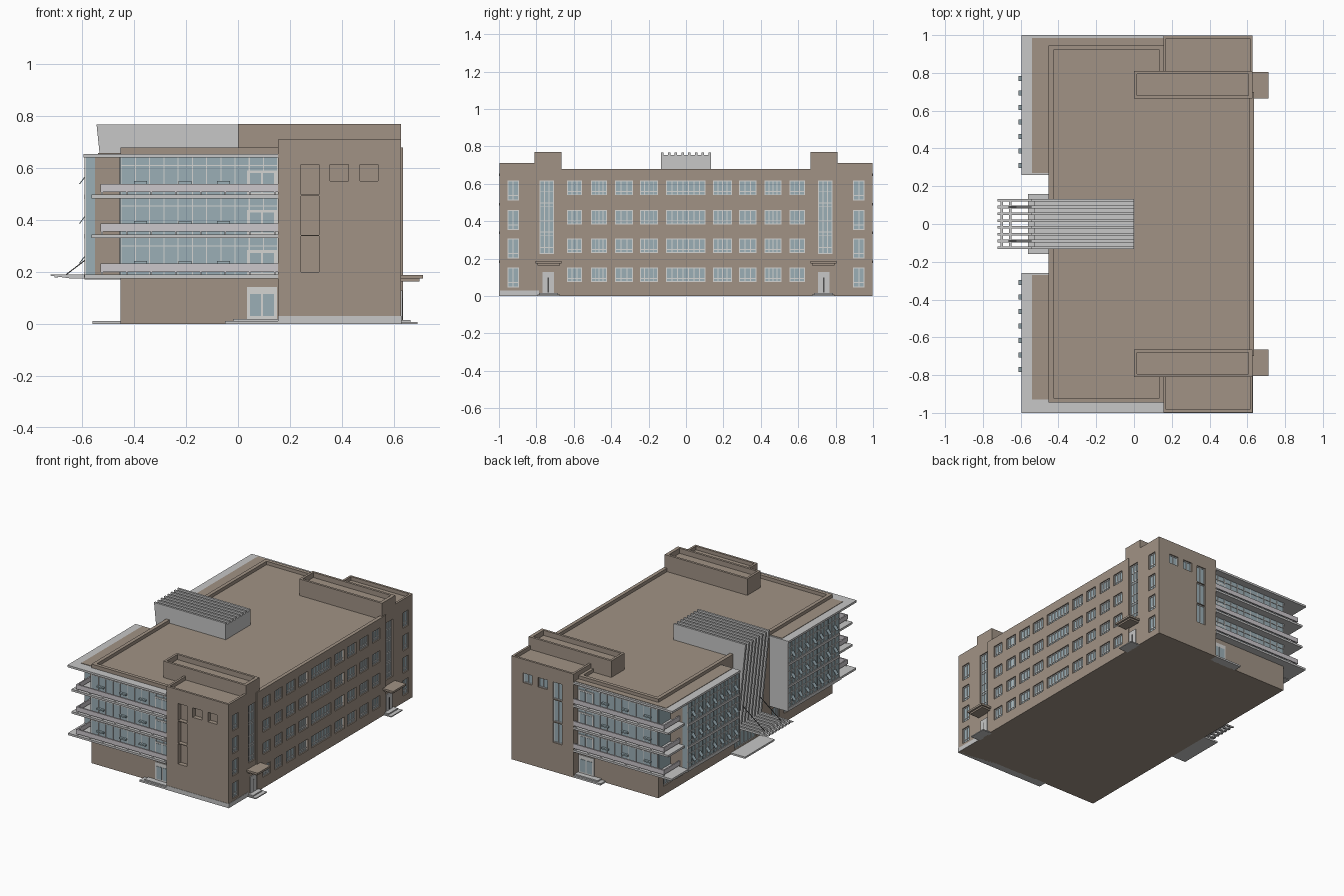
import bpy, bmesh

if "Cube" in bpy.data.objects:
    bpy.data.objects.remove(bpy.data.objects["Cube"])

COL = {"brown": (0.355, 0.29, 0.235), "light_grey": (0.57, 0.57, 0.57), "glass_blue": (0.33, 0.43, 0.47),
       "frame_white": (0.66, 0.66, 0.65), "rail_pale": (0.6, 0.57, 0.6), "dark_metal": (0.08, 0.08, 0.08)}
MATS = {}
for n, c in COL.items():
    MATS[n] = bpy.data.materials.new(n)
    MATS[n].diffuse_color = (*c, 1)
parts = {}


def prism(name, mat, pts, lo, hi, axis='z'):
    """Extrude a profile: (x,y) along z, or (x,z) along y."""
    bm = parts.setdefault(name, (mat, bmesh.new()))[1]
    place = (lambda p, h: (p[0], p[1], h)) if axis == 'z' else (lambda p, h: (p[0], h, p[1]))
    a = [bm.verts.new(place(p, lo)) for p in pts]
    b = [bm.verts.new(place(p, hi)) for p in pts]
    fs = [bm.faces.new(a), bm.faces.new(b[::-1])]
    for i in range(len(pts)):
        j = (i + 1) % len(pts)
        fs.append(bm.faces.new((a[j], a[i], b[i], b[j])))
    bmesh.ops.recalc_face_normals(bm, faces=fs)


def box(name, mat, x0, x1, y0, y1, z0, z1):
    x0, x1 = sorted((x0, x1))
    y0, y1 = sorted((y0, y1))
    prism(name, mat, [(x0, y0), (x1, y0), (x1, y1), (x0, y1)], z0, z1)


def on(face, name, mat, u0, u1, d0, d1, z0, z1):
    """Box placed on a wall: u along the wall, d outward from it."""
    ax, pos, s = face
    a, b = pos + s * d0, pos + s * d1
    if ax == 'x':
        box(name, mat, a, b, u0, u1, z0, z1)
    else:
        box(name, mat, u0, u1, a, b, z0, z1)


def mullions(face, u0, u1, d0, d1, z0, z1, n, rows=(), w=0.005):
    for i in range(n + 2):
        u = u0 + w / 2 + (u1 - u0 - w) * i / (n + 1)
        on(face, "window_frames", "frame_white", u - w / 2, u + w / 2, d0, d1, z0, z1)
    for z in (z0 + w / 2, z1 - w / 2, *rows):
        on(face, "window_frames", "frame_white", u0, u1, d0, d1, z - w / 2, z + w / 2)


def window(face, cut, u0, u1, z0, z1, n=1, rows=()):
    on(face, cut, "brown", u0, u1, -0.016, 0.02, z0, z1)
    on(face, "window_glass", "glass_blue", u0, u1, -0.02, -0.012, z0, z1)
    mullions(face, u0, u1, -0.013, -0.008, z0, z1, n, rows)


# main body with sunken roof
def plan(t):
    q = [(-.452 + t, -.945 + t), (.16 - t, -.945 + t), (.16 - t, -.70 + t), (.635 - t, -.70 + t)]
    return q + [(x, -y) for x, y in reversed(q)]
prism("main_body", "brown", plan(0), 0, .68)
prism("cut_main_body", "brown", plan(.025), .657, .75)

# long side window grid
EAST = ('x', .635, 1)
groups = [(-.636, -.556, 2), (-.508, -.422, 3), (-.38, -.283, 2), (-.246, -.15, 3), (-.107, .104, 6),
          (.145, .246, 3), (.283, .376, 2), (.419, .511, 3), (.553, .636, 2)]
for zt in (.617, .46, .307, .152):
    for u0, u1, n in groups:
        window(EAST, "cut_main_body", u0, u1, zt - .078, zt, n, (zt - .058,))

# ground floor windows and entrance under the overhang
WEST = ('x', -.452, -1)
for s in (-1, 1):
    for i in range(5):
        c = s * (.33 + i * .13)
        window(WEST, "cut_main_body", c - .04, c + .04, .06, .14, 2)
window(WEST, "cut_main_body", -.12, .12, .015, .15, 5, (.115,))
box("entrance_step", "light_grey", -.56, -.44, -.16, .16, 0, .012)

FLOORS = (.176, .331, .484)
for s in (-1, 1):
    side = "front" if s < 0 else "rear"
    blk, twr = side + "_end_block", side + "_stair_tower"
    # end block and stair tower, both with parapets
    box(blk, "brown", .155, .628, s * .69, s * .998, 0, .71)
    box("cut_" + blk, "brown", .17, .613, s * .705, s * .983, .685, .75)
    box(twr, "brown", 0, .628, s * .665, s * .81, .635, .77)
    box("cut_" + twr, "brown", .016, .605, s * .681, s * .794, .735, .8)
    # end block windows on the long side
    E2, END = ('x', .628, 1), ('y', s * .998, s)
    for zt in (.617, .46, .307, .152):
        u0, u1 = sorted((s * .893, s * .955))
        window(E2, "cut_" + blk, u0, u1, zt - .106, zt, 1, (zt - .08,))
    u0, u1 = sorted((s * .705, s * .782))
    window(E2, "cut_" + blk, u0, u1, .225, .617, 2, (.26, .325, .342, .40, .48, .497, .56))
    # side door, canopy, steps
    u0, u1 = sorted((s * .705, s * .768))
    on(E2, "side_doors", "light_grey", u0, u1, -.005, .006, .015, .128)
    um = (u0 + u1) / 2
    on(E2, "door_gaps", "dark_metal", um - .003, um + .003, .004, .008, .02, .1)
    box("door_canopies", "brown", .62, .713, s * .665, s * .805, .175, .188)
    box("door_canopies", "brown", .62, .70, s * .675, s * .795, .164, .176)
    box("side_steps", "light_grey", .62, .665, s * .685, s * .785, 0, .015)
    box("side_steps", "light_grey", .62, .692, s * .675, s * .795, 0, .007)
    # end wall openings: empty niches in front, glazed at the rear
    holes = [(.243, .312, .2, .338), (.243, .312, .343, .493), (.243, .312, .498, .615),
             (.355, .425, .55, .615), (.47, .54, .55, .615)]
    for h in holes:
        if s < 0:
            on(END, "cut_" + blk, "brown", h[0], h[1], -.03, .02, h[2], h[3])
        else:
            window(END, "cut_" + blk, *h, 1)

    # cantilevered glass wing
    box("wing_core", "brown", -.556, -.44, s * .268, s * .82, .18, .65)
    box("wing_curtain_glass", "glass_blue", -.588, -.55, s * .268, s * .822, .18, .645)
    box("wing_inner_panels", "light_grey", -.592, -.44, s * .26, s * .27, .176, .65)
    W2 = ('x', -.588, -1)
    u0, u1 = sorted((s * .262, s * .822))
    mullions(W2, u0, u1, -.003, .004, .18, .645, 13, (.22, .29, .375, .44, .53, .60), .004)
    for z in (.18, .331, .484):
        on(W2, "wing_floor_bands", "light_grey", u0, u1, -.003, .005, z - .002, z + .015)
    # tilted open vents
    for z in (.235, .388, .54):
        for i in range(7):
            y = s * (.31 + i * .0767)
            prism("open_vents", "glass_blue", [(-.589, z + .03), (-.612, z), (-.609, z - .002), (-.586, z + .028)],
                  y - .013, y + .013, 'y')
    # wing roof slab, with brown covering
    box("roof_slabs", "light_grey", -.596, -.44, s * .26, s, .641, .655)
    box("roof_slabs", "light_grey", -.44, .155, s * .935, s, .641, .655)
    far = .93 if s < 0 else .985
    box("wing_roof_cover", "brown", -.54, -.452, s * .27, s * far, .65, .658)
    if s > 0:
        box("wing_roof_cover", "brown", -.46, .155, .94, .985, .65, .658)
    # end glazing behind the balconies
    G = ('y', s * .945, s)
    on(G, "end_glass", "glass_blue", -.452, .155, -.004, .003, .18, .645)
    mullions(G, -.452, .155, .002, .007, .18, .645, 10, (.3, .455, .61), .004)
    box("corner_glass", "glass_blue", -.456, -.449, s * .82, s * .945, .18, .645)
    # balconies: floor, rail panel wrapping the corner, posts, door, vents
    box("wing_floor", "light_grey", -.592, -.44, s * .26, s * .84, .172, .185)
    for k, z in enumerate(FLOORS):
        xl = -.592 if k == 0 else -.565
        box("balcony_floors", "light_grey", xl, -.44, s * .81, s, z, z + .014)
        box("balcony_floors", "light_grey", -.45, .155, s * .935, s, z, z + .014)
        box("balcony_rails", "rail_pale", -.53, .155, s * .988, s * .998, z + .025, z + .056)
        box("balcony_rails", "rail_pale", -.53, -.521, s * .82, s * .998, z + .025, z + .056)
        for i in range(8):
            x = -.524 + i * .095
            box("rail_posts", "frame_white", x - .003, x + .003, s * .987, s * .993, z + .01, z + .05)
        on(G, "balcony_doors", "frame_white", .035, .15, 0, .008, z + .014, z + .108)
        for a in (.047, .097):
            on(G, "balcony_door_glass", "glass_blue", a, a + .041, .004, .01, z + .022, z + .098)
        for x in (-.4, -.23, -.08):
            on(G, "end_vents", "glass_blue", x, x + .05, 0, .018, z + .056, z + .066)
    # ground door and steps
    on(G, "ground_doors", "frame_white", .035, .15, -.004, .005, .018, .142)
    for a in (.047, .097):
        on(G, "ground_door_glass", "glass_blue", a, a + .041, .002, .008, .03, .115)
    box("ground_steps", "light_grey", -.05, .155, s * .94, s * .998, 0, .012)
    box("ground_steps", "light_grey", -.02, .155, s * .94, s * .985, 0, .02)

# pale plinth on the front end block
box("plinth", "light_grey", .154, .629, -1, -.95, 0, .03)
box("plinth", "light_grey", .6, .63, -1, -.785, 0, .03)

# central entrance feature: folded panel, fins and canopy slats
prism("entrance_shell", "light_grey", [(0, .755), (-.53, .755), (-.468, .18), (-.44, .18), (-.44, .65), (0, .65)],
      -.133, .133, 'y')
for i in range(8):
    y = -.126 + i * .036
    prism("entrance_fins", "light_grey",
          [(0, .768), (-.545, .768), (-.483, .18), (-.46, .18), (-.52, .75), (0, .75)], y - .007, y + .007, 'y')
    prism("canopy_slats", "light_grey", [(-.722, .186), (-.722, .19), (-.46, .192), (-.46, .176), (-.65, .176)],
          y - .007, y + .007, 'y')
for x in (-.70, -.655):
    box("canopy_crossbars", "light_grey", x - .007, x + .007, -.133, .133, .179, .188)
for y in (-.09, .09):
    prism("canopy_ties", "dark_metal", [(-.668, .188), (-.664, .186), (-.475, .33), (-.478, .333)],
          y - .002, y + .002, 'y')

# build objects, then carve openings
objs = {}
for name, (mat, bm) in parts.items():
    me = bpy.data.meshes.new(name)
    bm.to_mesh(me)
    bm.free()
    me.materials.append(MATS[mat])
    objs[name] = bpy.data.objects.new(name, me)
    bpy.context.collection.objects.link(objs[name])
for name, cutter in objs.items():
    if name.startswith("cut_"):
        body = objs[name[4:]]
        cutter.hide_render = True
        m = body.modifiers.new("openings", 'BOOLEAN')
        m.operation, m.solver, m.object = 'DIFFERENCE', 'EXACT', cutter
        bpy.context.view_layer.objects.active = body
        bpy.ops.object.modifier_apply(modifier=m.name)
        bpy.data.objects.remove(cutter)

for m in bpy.data.materials:
    if m.users and not m.is_grease_pencil:
        m.use_nodes = True
        m.node_tree.nodes["Principled BSDF"].inputs["Base Color"].default_value = m.diffuse_color
